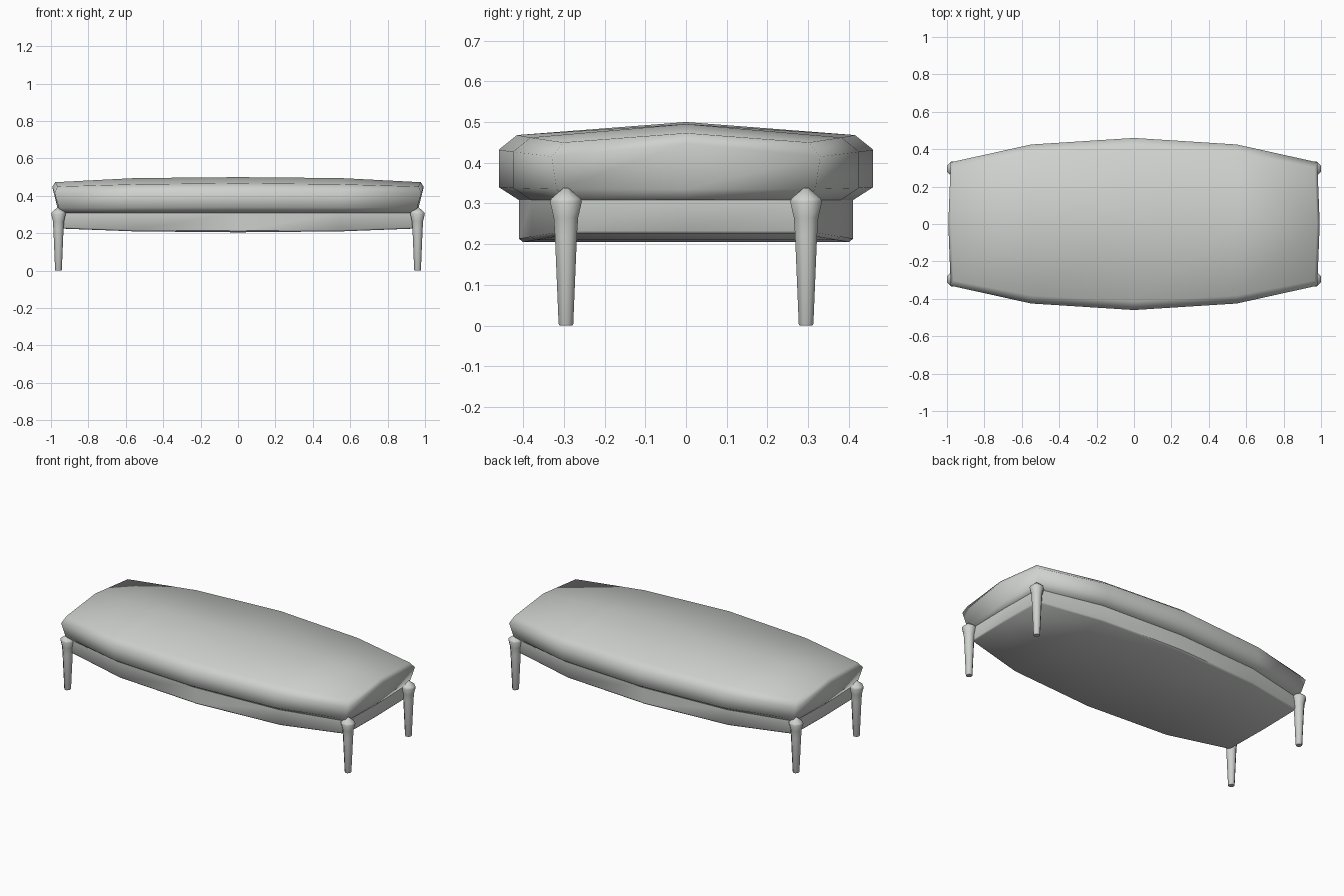
import bpy
import bmesh
import math

default = bpy.data.objects.get("Cube")
if default:
    bpy.data.objects.remove(default, do_unlink=True)

grey = bpy.data.materials.new("pale grey")
grey.use_nodes = True
colour = (0.62, 0.64, 0.62, 1)
grey.diffuse_color = colour
grey.node_tree.nodes["Principled BSDF"].inputs["Base Color"].default_value = colour


def finish(bm, name, angle):
    bmesh.ops.recalc_face_normals(bm, faces=bm.faces)
    mesh = bpy.data.meshes.new(name)
    bm.to_mesh(mesh)
    bm.free()
    mesh.materials.append(grey)
    obj = bpy.data.objects.new(name, mesh)
    bpy.context.collection.objects.link(obj)
    bpy.ops.object.select_all(action="DESELECT")
    obj.select_set(True)
    bpy.context.view_layer.objects.active = obj
    bpy.ops.object.shade_smooth_by_angle(angle=math.radians(angle))
    return obj


def outline(bm, mid, quarter, corner, end):
    """Closed 12-point loop; mid and quarter are (y, z), corner (x, y, z), end (x, z)."""
    half = [(-corner[0], *corner[1:]), (-QUARTER_X, *quarter), (0, *mid),
            (QUARTER_X, *quarter), corner]
    points = [(x, -y, z) for x, y, z in half] + [(end[0], 0, end[1])]
    points += [(x, y, z) for x, y, z in reversed(half)] + [(-end[0], 0, end[1])]
    return [bm.verts.new(p) for p in points]


def cap(bm, loop, mid_z, quarter_z):
    """Close a loop with two rows of quads meeting on a centre ridge."""
    ridge = [loop[11]] + [bm.verts.new((x, 0, z)) for x, z in
                          ((-QUARTER_X, quarter_z), (0, mid_z), (QUARTER_X, quarter_z))] + [loop[5]]
    for row in (loop[0:5], loop[10:5:-1]):
        for i in range(4):
            corners = [row[i], row[i + 1], ridge[i + 1], ridge[i]]
            bm.faces.new(corners)


def loft(name, levels, top, bottom, angle):
    bm = bmesh.new()
    loops = [outline(bm, *level) for level in levels]
    for low, high in zip(loops, loops[1:]):
        for i in range(12):
            j = (i + 1) % 12
            bm.faces.new([low[i], low[j], high[j], high[i]])
    cap(bm, loops[0], *bottom)
    cap(bm, loops[-1], *top)
    return finish(bm, name, angle)


QUARTER_X = 0.55

# Padded cushion with a crowned top and bulging sides
loft("cushion", [
    ((0.41, 0.308), (0.38, 0.308), (0.945, 0.29, 0.308), (0.955, 0.308)),
    ((0.46, 0.34), (0.425, 0.338), (0.958, 0.318, 0.335), (0.965, 0.335)),
    ((0.46, 0.432), (0.425, 0.427), (0.98, 0.33, 0.415), (0.993, 0.447)),
    ((0.415, 0.468), (0.382, 0.462), (0.966, 0.302, 0.45), (0.978, 0.473)),
], (0.5, 0.495), (0.308, 0.308), 75)

# Base frame with a small bevel round its bottom edge
loft("base_frame", [
    ((0.4, 0.205), (0.37, 0.21), (0.938, 0.283, 0.225), (0.943, 0.225)),
    ((0.41, 0.213), (0.38, 0.218), (0.945, 0.29, 0.233), (0.95, 0.233)),
    ((0.41, 0.31), (0.38, 0.31), (0.945, 0.29, 0.31), (0.95, 0.31)),
], (0.31, 0.31), (0.205, 0.21), 50)


# Turned tapering leg with a flared collar and pointed cap
LEG_PROFILE = [(0.016, 0), (0.018, 0.004), (0.027, 0.22), (0.03, 0.265),
               (0.039, 0.304), (0.036, 0.312), (0.006, 0.338)]
SIDES = 8


def leg(name, cx, cy):
    bm = bmesh.new()
    rings = []
    for r, z in LEG_PROFILE:
        angles = [math.tau * (i + 0.5) / SIDES for i in range(SIDES)]
        k = r / math.cos(math.pi / SIDES)
        rings.append([bm.verts.new((cx + k * math.cos(a), cy + k * math.sin(a), z)) for a in angles])
    for low, high in zip(rings, rings[1:]):
        for i in range(SIDES):
            j = (i + 1) % SIDES
            bm.faces.new([low[i], low[j], high[j], high[i]])
    bm.faces.new(rings[0])
    bm.faces.new(rings[-1])
    finish(bm, name, 60)


for side, sx in (("left", 1), ("right", -1)):
    for end, sy in (("front", -1), ("back", 1)):
        leg(f"{end}_{side}_leg", sx * 0.96, sy * 0.295)
